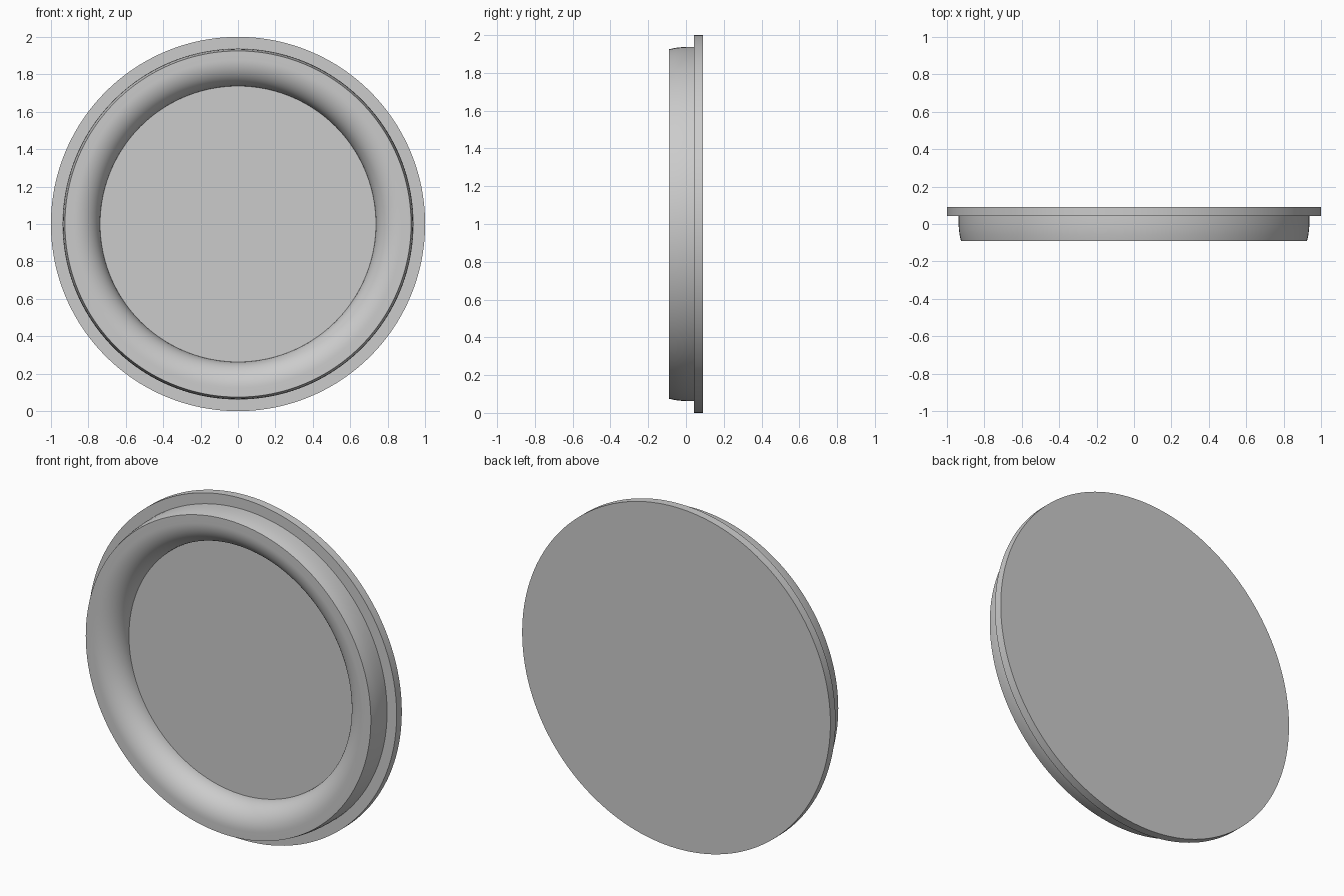
import bpy, bmesh, math
from mathutils import Matrix, Vector

cube = bpy.data.objects.get("Cube")
if cube:
    bpy.data.objects.remove(cube, do_unlink=True)

SEGMENTS = 160
STEP_Y = 0.042      # front of the plate, where the ring sits
FACE_Y = -0.09      # front of the ring
BACK_Y = 0.09

grey = bpy.data.materials.new("plain_grey")
grey.use_nodes = True
grey.diffuse_color = (0.6, 0.6, 0.6, 1)
grey.node_tree.nodes["Principled BSDF"].inputs["Base Color"].default_value = (0.6, 0.6, 0.6, 1)


def lathe(name, profile):
    """Turn (radius, y) points around the front-to-back axis at z = 1."""
    bm = bmesh.new()
    verts = [bm.verts.new((r, y, 1)) for r, y in profile]
    edges = [bm.edges.new(pair) for pair in zip(verts, verts[1:])]
    bmesh.ops.spin(bm, geom=verts + edges, cent=(0, 0, 1), axis=(0, 1, 0),
                   angle=math.tau, steps=SEGMENTS)
    bmesh.ops.remove_doubles(bm, verts=bm.verts, dist=0.0001)
    bmesh.ops.recalc_face_normals(bm, faces=bm.faces)
    mesh = bpy.data.meshes.new(name)
    bm.to_mesh(mesh)
    bm.free()
    mesh.materials.append(grey)
    obj = bpy.data.objects.new(name, mesh)
    bpy.context.collection.objects.link(obj)
    bpy.ops.object.select_all(action='DESELECT')
    obj.select_set(True)
    bpy.context.view_layer.objects.active = obj
    bpy.ops.object.shade_smooth_by_angle(angle=math.radians(30))
    return obj


# Round back plate, whose front is also the recessed floor
lathe("back_plate", [(0, STEP_Y), (1, STEP_Y), (1, BACK_Y), (0, BACK_Y)])

# Raised ring: bowed outer wall, flat rim, rounded shoulder down to the floor
INNER, ROUND = 0.737, 0.14
outer = [(0.938, STEP_Y), (0.938, 0.01), (0.936, -0.025), (0.932, -0.058), (0.925, FACE_Y)]
shoulder = []
for i in range(17):
    a = math.pi / 2 * i / 16
    shoulder.append((INNER + ROUND * (1 - math.sin(a)),
                     STEP_Y - (STEP_Y - FACE_Y) * math.cos(a)))
closing = [(INNER, STEP_Y), (0.938, STEP_Y)]
lathe("raised_ring", outer + shoulder + closing[1:])
